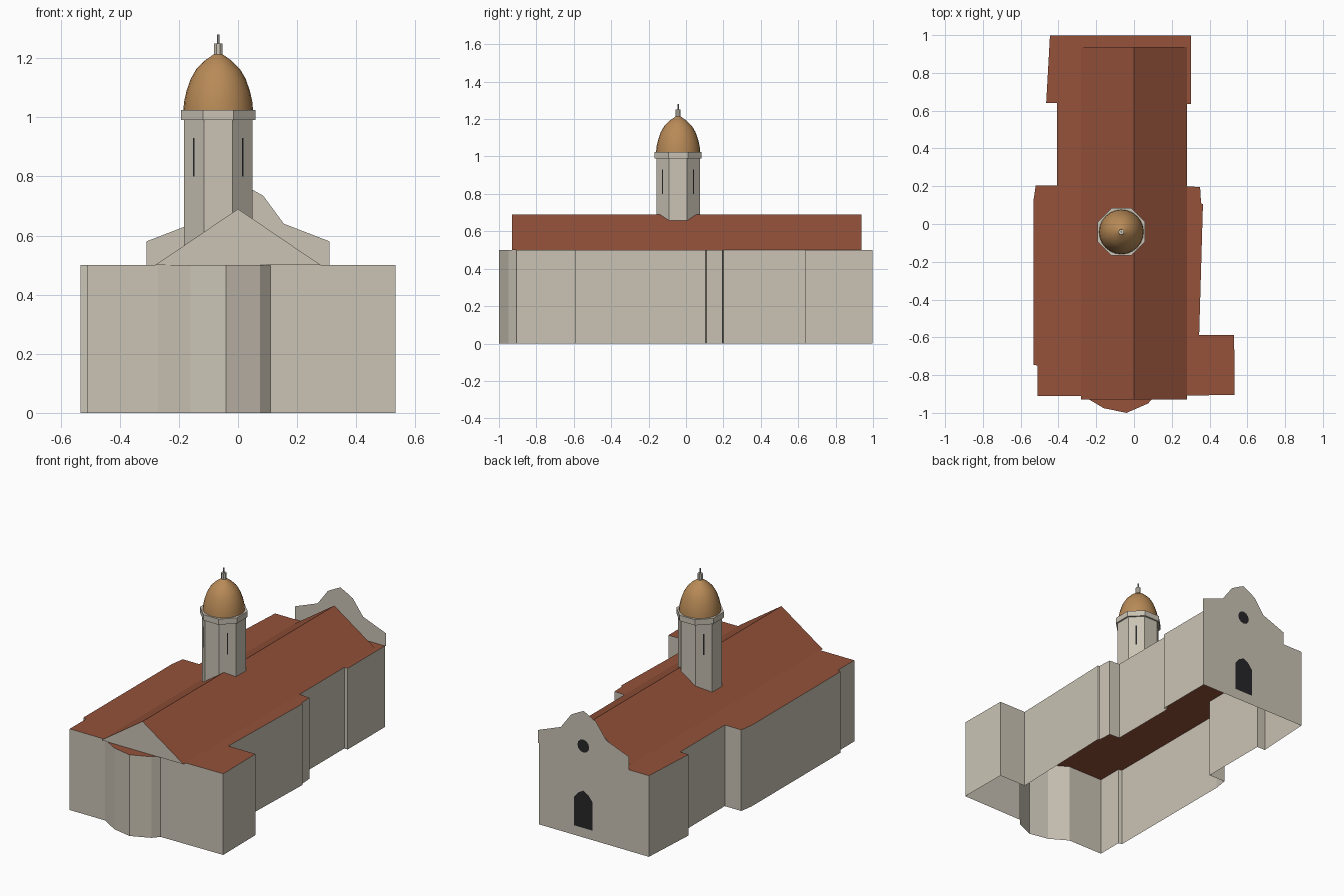
import bpy, bmesh, math
from mathutils import Vector

if "Cube" in bpy.data.objects:
    bpy.data.objects.remove(bpy.data.objects["Cube"])


def mat(name, col):
    m = bpy.data.materials.new(name)
    m.diffuse_color = (*col, 1)
    m.use_nodes = True
    m.node_tree.nodes["Principled BSDF"].inputs["Base Color"].default_value = m.diffuse_color
    return m


STONE = mat("pale_stone", (0.59, 0.545, 0.46))
TILE = mat("red_tile", (0.30, 0.085, 0.043))
COPPER = mat("dome_bronze", (0.48, 0.255, 0.095))
DARK = mat("dark_opening", (0.02, 0.02, 0.022))
METAL = mat("grey_metal", (0.36, 0.36, 0.35))


def make(name, verts, faces, mats, idx=None):
    me = bpy.data.meshes.new(name)
    me.from_pydata(verts, [], faces)
    for m in mats:
        me.materials.append(m)
    for i, p in enumerate(me.polygons):
        p.material_index = idx[i] if idx else 0
    me.update()
    ob = bpy.data.objects.new(name, me)
    bpy.context.collection.objects.link(ob)
    return ob


def back_plate(name, prof, y, m):
    """Flat sheet facing +y from an (x, z) profile given clockwise from the front."""
    return make(name, [(x, y, z) for x, z in prof], [list(range(len(prof)))], [m])


def lathe(name, prof, n, centre, m, turn=0.0, smooth=False):
    """Revolve an (r, z) profile and close both ends."""
    verts = []
    for r, z in prof:
        for i in range(n):
            a = turn + math.tau * i / n
            verts.append((centre[0] + r * math.cos(a), centre[1] + r * math.sin(a), z))
    faces = [[k * n + i, k * n + (i + 1) % n, (k + 1) * n + (i + 1) % n, (k + 1) * n + i]
             for k in range(len(prof) - 1) for i in range(n)]
    faces += [list(range(n))[::-1], [(len(prof) - 1) * n + i for i in range(n)]]
    ob = make(name, verts, faces, [m])
    if smooth:
        for p in ob.data.polygons:
            p.use_smooth = len(p.vertices) == 4
    return ob


# Walls: footprint raised to the eaves, open below, flat tiled top
H = 0.5
plan = [(-0.51, -0.91), (-0.27, -0.91), (-0.16, -0.975), (-0.04, -1.0), (0.075, -0.95),
        (0.11, -0.91), (0.533, -0.905), (0.53, -0.587), (0.345, -0.587), (0.365, 0.105),
        (0.355, 0.11), (0.35, 0.195), (0.28, 0.20), (0.28, 0.635), (0.303, 0.635),
        (0.303, 0.997), (-0.445, 0.997), (-0.465, 0.64), (-0.408, 0.64), (-0.408, 0.205),
        (-0.52, 0.205), (-0.533, 0.12), (-0.533, -0.745), (-0.51, -0.75)]
n = len(plan)
verts = [(x, y, 0) for x, y in plan] + [(x, y, H) for x, y in plan]
faces = [[i, (i + 1) % n, n + (i + 1) % n, n + i] for i in range(n)]
faces.append([n + i for i in range(n)])
make("walls", verts, faces, [STONE, TILE], [0] * n + [1])

# Main roof: tiled slopes, stone gable ends
y0, y1, w, top = -0.93, 0.938, 0.28, 0.69
make("main_roof",
     [(-w, y0, H), (w, y0, H), (0, y0, top), (-w, y1, H), (w, y1, H), (0, y1, top)],
     [[0, 1, 2], [4, 3, 5], [1, 4, 5, 2], [3, 0, 2, 5]], [STONE, TILE], [0, 0, 1, 1])

# Entrance gable at the back, with round window and arched door
half = [(0.31, H), (0.31, 0.58), (0.155, 0.64), (0.085, 0.735), (0.045, 0.757)]
prof = [(-x, z) for x, z in half] + [(0, 0.78)] + half[::-1]
back_plate("entrance_gable", prof, 0.997, STONE)
back_plate("round_window", [(0.04 * math.sin(a), 0.565 + 0.04 * math.cos(a))
                            for a in [math.tau * i / 12 for i in range(12)]], 1.0, DARK)
door = [(0.063, 0.06), (0.063, 0.235), (0.035, 0.27)]
back_plate("door", [(-x, z) for x, z in door] + [(0, 0.29)] + door[::-1], 1.0, DARK)

# Octagonal tower with cornice, dome, lantern and finial
C = (-0.067, -0.042)
k = 1 / math.cos(math.pi / 8)
lathe("tower", [(0.116 * k, 0.5), (0.116 * k, 1.0)], 8, C, STONE, math.pi / 8)
lathe("tower_cornice", [(0.126 * k, 0.99), (0.126 * k, 1.025)], 8, C, STONE, math.pi / 8)
lathe("dome", [(0.118, 1.024), (0.115, 1.055), (0.107, 1.09), (0.093, 1.13), (0.074, 1.163),
               (0.045, 1.192), (0.015, 1.213)], 24, C, COPPER, 0, True)
lathe("lantern", [(0.015, 1.205), (0.015, 1.25)], 8, C, STONE, math.pi / 8)
lathe("finial", [(0.004, 1.25), (0.004, 1.28)], 6, C, METAL)

# Narrow slits on the diagonal tower faces
for i in range(4):
    a = math.pi / 4 + i * math.pi / 2
    out = Vector((math.cos(a), math.sin(a), 0))
    side = Vector((-out.y, out.x, 0)) * 0.004
    p = Vector((C[0], C[1], 0)) + out * 0.1175
    lo, hi = Vector((0, 0, 0.80)), Vector((0, 0, 0.93))
    make(f"tower_slit_{i + 1}", [p - side + lo, p + side + lo, p + side + hi, p - side + hi],
         [[0, 1, 2, 3]], [DARK])
